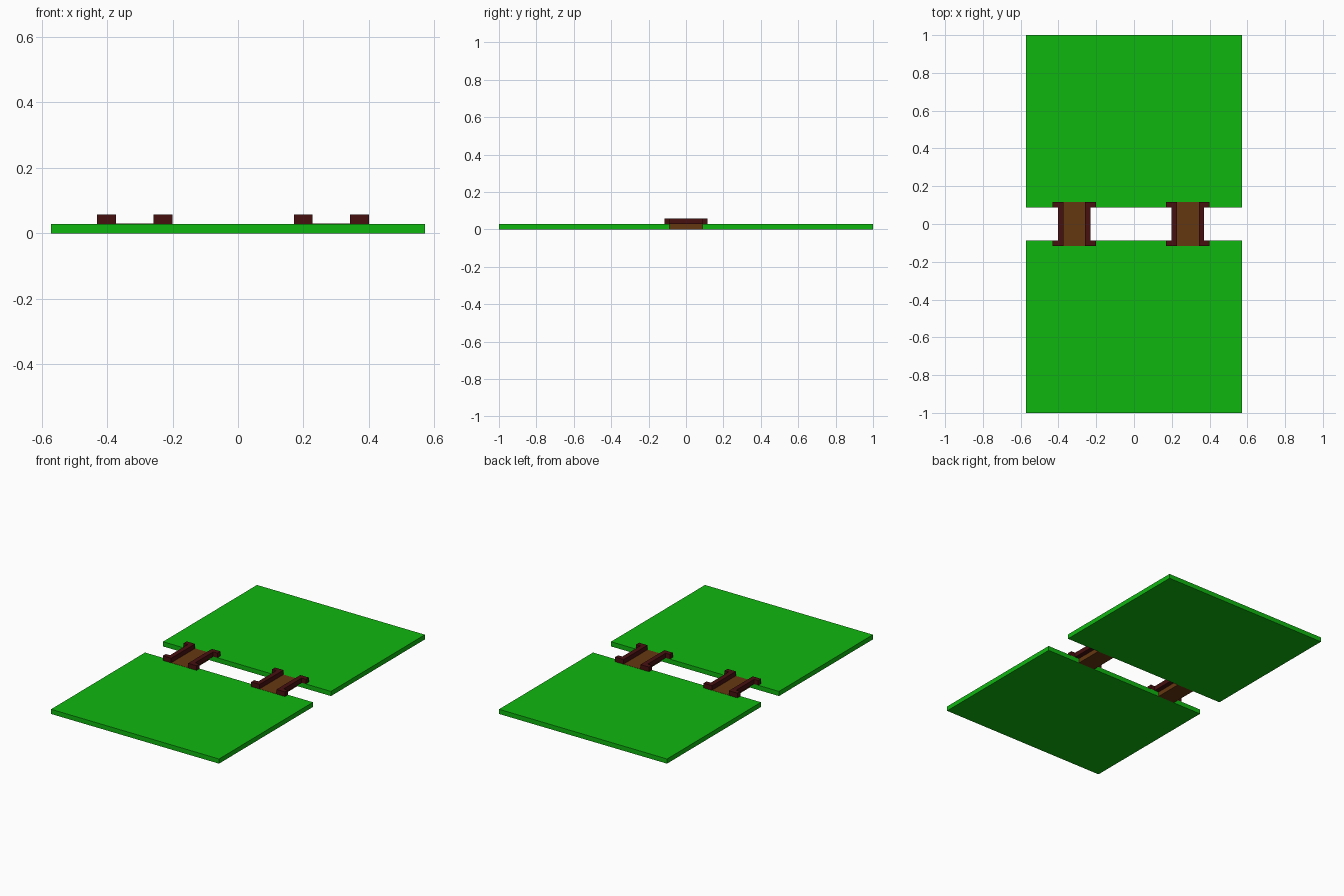
import bpy
import bmesh

cube = bpy.data.objects.get("Cube")
if cube:
    bpy.data.objects.remove(cube, do_unlink=True)


def make_material(name, rgb):
    mat = bpy.data.materials.new(name)
    mat.use_nodes = True
    mat.diffuse_color = (*rgb, 1)
    bsdf = mat.node_tree.nodes["Principled BSDF"]
    bsdf.inputs["Base Color"].default_value = (*rgb, 1)
    bsdf.inputs["Roughness"].default_value = 0.8
    return mat


GREEN = make_material("grass green", (0.005, 0.47, 0.005))
BROWN = make_material("plank brown", (0.13, 0.039, 0.005))
MAROON = make_material("dark red wood", (0.064, 0.005, 0.005))


def extrude_profile(name, points, offset, mat):
    """Flat outline (3D points) swept along offset into a closed solid."""
    bm = bmesh.new()
    face = bm.faces.new([bm.verts.new(p) for p in points])
    result = bmesh.ops.extrude_face_region(bm, geom=[face], use_keep_orig=True)
    top = [g for g in result["geom"] if isinstance(g, bmesh.types.BMVert)]
    bmesh.ops.translate(bm, verts=top, vec=offset)
    bmesh.ops.recalc_face_normals(bm, faces=bm.faces)
    mesh = bpy.data.meshes.new(name)
    bm.to_mesh(mesh)
    bm.free()
    mesh.materials.append(mat)
    obj = bpy.data.objects.new(name, mesh)
    bpy.context.collection.objects.link(obj)
    return obj


U = 0.0287            # thickness shared by ground, rails and rail feet
HALF_X = 0.571        # ground half width
GAP = 0.087           # half of the gap between the two banks
END = GAP + U         # half length of a bridge
DECK = 2 * U          # half width of a bridge deck

# Two flat banks
for name, s in (("front_bank", -1), ("back_bank", 1)):
    outline = [(-HALF_X, s * GAP, 0), (HALF_X, s * GAP, 0),
               (HALF_X, s, 0), (-HALF_X, s, 0)]
    extrude_profile(name, outline, (0, 0, U), GREEN)

# Two bridges: a deck lapping onto both banks, with a rail on each side
for side, cx in (("right", -0.3155), ("left", 0.2855)):
    lap = U + 0.001
    deck = [(-GAP, 0), (GAP, 0), (GAP, U), (END, U),
            (END, lap), (-END, lap), (-END, U), (-GAP, U)]
    extrude_profile(side + "_bridge_deck",
                    [(cx - DECK, y, z) for y, z in deck],
                    (2 * DECK, 0, 0), BROWN)
    # Rail outline with a foot turned outward at each end
    rail = [(0, -END), (2 * U, -END), (2 * U, -GAP), (U, -GAP),
            (U, GAP), (2 * U, GAP), (2 * U, END), (0, END)]
    for rail_name, s in (("right_rail", -1), ("left_rail", 1)):
        extrude_profile(f"{side}_bridge_{rail_name}",
                        [(cx + s * (DECK + x), y, U) for x, y in rail],
                        (0, 0, U), MAROON)
